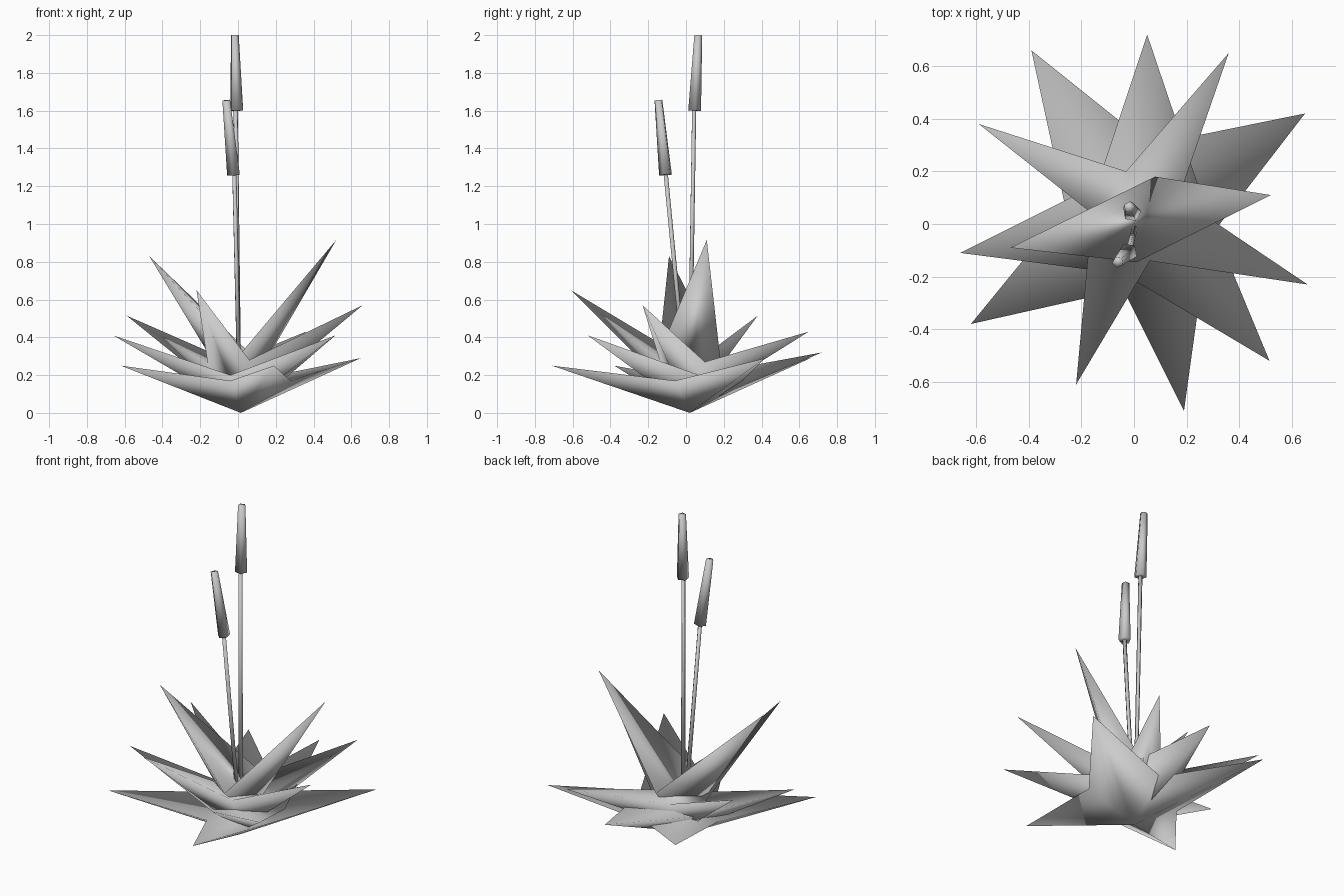
import bpy
import bmesh
from mathutils import Vector

cube = bpy.data.objects.get("Cube")
if cube:
    bpy.data.objects.remove(cube, do_unlink=True)

grey = bpy.data.materials.new("plain_grey")
grey.use_nodes = True
colour = (0.6, 0.6, 0.6, 1)
grey.diffuse_color = colour
grey.node_tree.nodes["Principled BSDF"].inputs["Base Color"].default_value = colour


def finish(bm, name):
    """Turn a bmesh into a named smooth object."""
    for f in bm.faces:
        f.smooth = True
    mesh = bpy.data.meshes.new(name)
    bm.to_mesh(mesh)
    bm.free()
    mesh.materials.append(grey)
    obj = bpy.data.objects.new(name, mesh)
    bpy.context.collection.objects.link(obj)
    return obj


def leaf_whorl(name, apex, rim):
    """Closed star of leaves: rim alternates leaf tip and notch, counter-clockwise."""
    bm = bmesh.new()
    root = bm.verts.new(apex)
    ring = [bm.verts.new(p) for p in rim]
    for a, b in zip(ring, ring[1:] + ring[:1]):
        bm.faces.new((root, b, a))
    # Upper side of each leaf, then the floor between the notches
    for i in range(0, len(ring), 2):
        bm.faces.new((ring[i - 1], ring[i], ring[i + 1]))
    if len(ring) > 4:
        bm.faces.new(ring[1::2])
    return finish(bm, name)


def rod(name, start, end, r1, r2, sides=5):
    """Tapered low-poly rod between two points."""
    start, end = Vector(start), Vector(end)
    axis = end - start
    bm = bmesh.new()
    bmesh.ops.create_cone(bm, cap_ends=True, segments=sides, radius1=r1,
                          radius2=r2, depth=axis.length)
    bmesh.ops.rotate(bm, verts=bm.verts,
                     matrix=axis.to_track_quat('Z', 'Y').to_matrix())
    bmesh.ops.translate(bm, verts=bm.verts, vec=(start + end) / 2)
    return finish(bm, name)


# Leaves, from the ground up
leaf_whorl("ground_leaves", (0.015, 0.02, 0), [
    (0.65, 0.42, 0.29), (0.06, 0.30, 0.17),
    (-0.39, 0.66, 0.29), (-0.26, 0.06, 0.17),
    (-0.62, -0.38, 0.25), (-0.04, -0.25, 0.17),
    (0.19, -0.71, 0.25), (0.28, -0.06, 0.17)])
leaf_whorl("lower_leaves", (0.01, 0.01, 0.02), [
    (0.05, 0.72, 0.32), (-0.14, 0.15, 0.20),
    (-0.66, -0.11, 0.41), (-0.04, -0.19, 0.20),
    (0.515, -0.52, 0.41), (0.27, 0.07, 0.20)])
leaf_whorl("upper_leaves", (0.01, 0.01, 0.03), [
    (0.36, 0.65, 0.43), (-0.03, 0.20, 0.27),
    (-0.59, 0.38, 0.515), (-0.16, 0.04, 0.26),
    (-0.22, -0.61, 0.65), (0.06, -0.14, 0.28),
    (0.66, -0.23, 0.57), (0.17, 0.10, 0.27)])
leaf_whorl("centre_leaves", (0.01, 0.01, 0.04), [
    (0.52, 0.11, 0.915), (0.08, 0.18, 0.30),
    (-0.47, -0.09, 0.83), (0.01, -0.145, 0.31)])

# Two stems with seed heads
rod("tall_stem", (0.005, 0.02, 0.2), (-0.012, 0.042, 1.6), 0.012, 0.012)
rod("tall_seed_head", (-0.008, 0.044, 1.6), (-0.018, 0.064, 2.0), 0.036, 0.022)
rod("short_stem", (0.005, -0.005, 0.2), (-0.02, -0.107, 1.26), 0.012, 0.012)
rod("short_seed_head", (-0.022, -0.107, 1.26), (-0.061, -0.145, 1.655), 0.036, 0.022)
